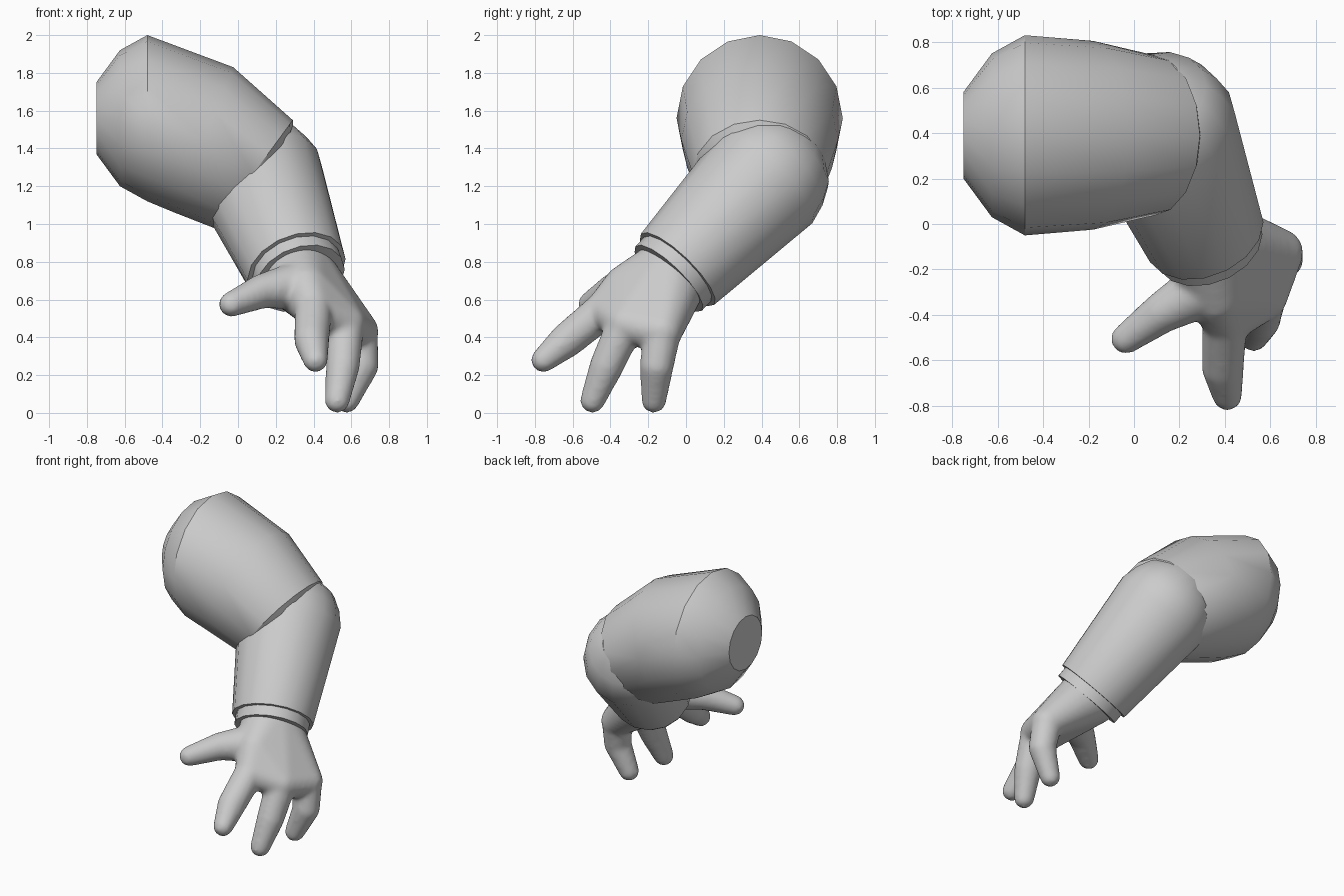
import bpy, bmesh, math
from mathutils import Vector, Matrix

if "Cube" in bpy.data.objects:
    bpy.data.objects.remove(bpy.data.objects["Cube"])

SIDES = 16


def finish(name, bm, angle=30):
    bmesh.ops.recalc_face_normals(bm, faces=bm.faces[:])
    me = bpy.data.meshes.new(name)
    bm.to_mesh(me)
    bm.free()
    me.set_sharp_from_angle(angle=math.radians(angle))
    ob = bpy.data.objects.new(name, me)
    bpy.context.collection.objects.link(ob)
    return ob


def loft(name, rings, ref, flat=()):
    """Closed tube through rings of (centre, axis, radius); spans in flat are faceted."""
    bm = bmesh.new()
    loops = []
    for centre, axis, r in rings:
        d = Vector(axis).normalized()
        u = (Vector(ref) - d * d.dot(Vector(ref))).normalized()
        v = d.cross(u)
        loops.append([bm.verts.new(Vector(centre) + r * (u * math.cos(a) + v * math.sin(a)))
                      for a in (2 * math.pi * i / SIDES for i in range(SIDES))])
    for k, (a, b) in enumerate(zip(loops, loops[1:])):
        for i in range(SIDES):
            j = (i + 1) % SIDES
            f = bm.faces.new((a[i], a[j], b[j], b[i]))
            f.smooth = k not in flat
    bm.faces.new(loops[0])
    bm.faces.new(loops[-1])
    return finish(name, bm)


# Upper arm: fat sleeve bending down towards the elbow
loft("upper_arm", [
    ((-.75, .39, 1.56), (1, 0, 0), .19),
    ((-.625, .39, 1.56), (1, 0, 0), .36),
    ((-.48, .39, 1.56), (1, 0, 0), .44),
    ((-.18, .39, 1.445), (.77, 0, -.31), .415),
    ((.08, .39, 1.265), (.57, 0, -.42), .354),
    ((.13, .39, 1.20), (.57, 0, -.42), .28),
], (0, 1, 0))

# Forearm: tapered tube with a faceted elbow cap
axis = Vector((.28, -.67, -.69)).normalized()
wrist = Vector((.31, -.045, .76))
profile = [(-.98, .17), (-.90, .27), (-.81, .315), (-.70, .342), (0, .27)]
loft("forearm", [(wrist + axis * t, axis, r) for t, r in profile], (1, 0, 0), flat=(0, 1, 2))

# Cuff band: narrower faceted ring below the sleeve end
loft("cuff_band", [(wrist + axis * t, axis, r) for t, r in [(-.03, .245), (.07, .245)]],
     (1, 0, 0), flat=(0,))


# Hand: hulls of spheres fused into one smooth skin
def hull(bm, balls):
    part = bmesh.new()
    for p, r in balls:
        bmesh.ops.create_icosphere(part, subdivisions=3, radius=r, matrix=Matrix.Translation(p))
    res = bmesh.ops.convex_hull(part, input=part.verts[:])
    junk = [g for g in res["geom_interior"] if isinstance(g, bmesh.types.BMVert)]
    bmesh.ops.delete(part, geom=junk, context='VERTS')
    tmp = bpy.data.meshes.new("tmp")
    part.to_mesh(tmp)
    part.free()
    bm.from_mesh(tmp)
    bpy.data.meshes.remove(tmp)


palm = [((.31, -.07, .74), .20), ((.36, -.31, .66), .13), ((.40, -.43, .55), .10),
        ((.57, -.32, .47), .105), ((.64, -.125, .43), .105)]
digits = [
    [((.28, -.30, .67), .12), ((.13, -.385, .645), .092), ((-.035, -.505, .575), .067)],   # thumb
    [((.40, -.43, .55), .10), ((.39, -.63, .385), .093), ((.41, -.755, .28), .066)],       # first
    [((.57, -.32, .47), .10), ((.555, -.42, .25), .09), ((.525, -.495, .065), .066)],      # middle
    [((.64, -.125, .43), .10), ((.655, -.155, .25), .09), ((.575, -.17, .065), .066)],     # last
]
bm = bmesh.new()
hull(bm, palm)
for chain in digits:
    for pair in zip(chain, chain[1:]):
        hull(bm, pair)
hand = finish("hand", bm)
skin = hand.modifiers.new("skin", 'REMESH')
skin.mode = 'VOXEL'
skin.voxel_size = .016
skin.use_smooth_shade = True
soften = hand.modifiers.new("soften", 'SMOOTH')
soften.factor = .5
soften.iterations = 8
